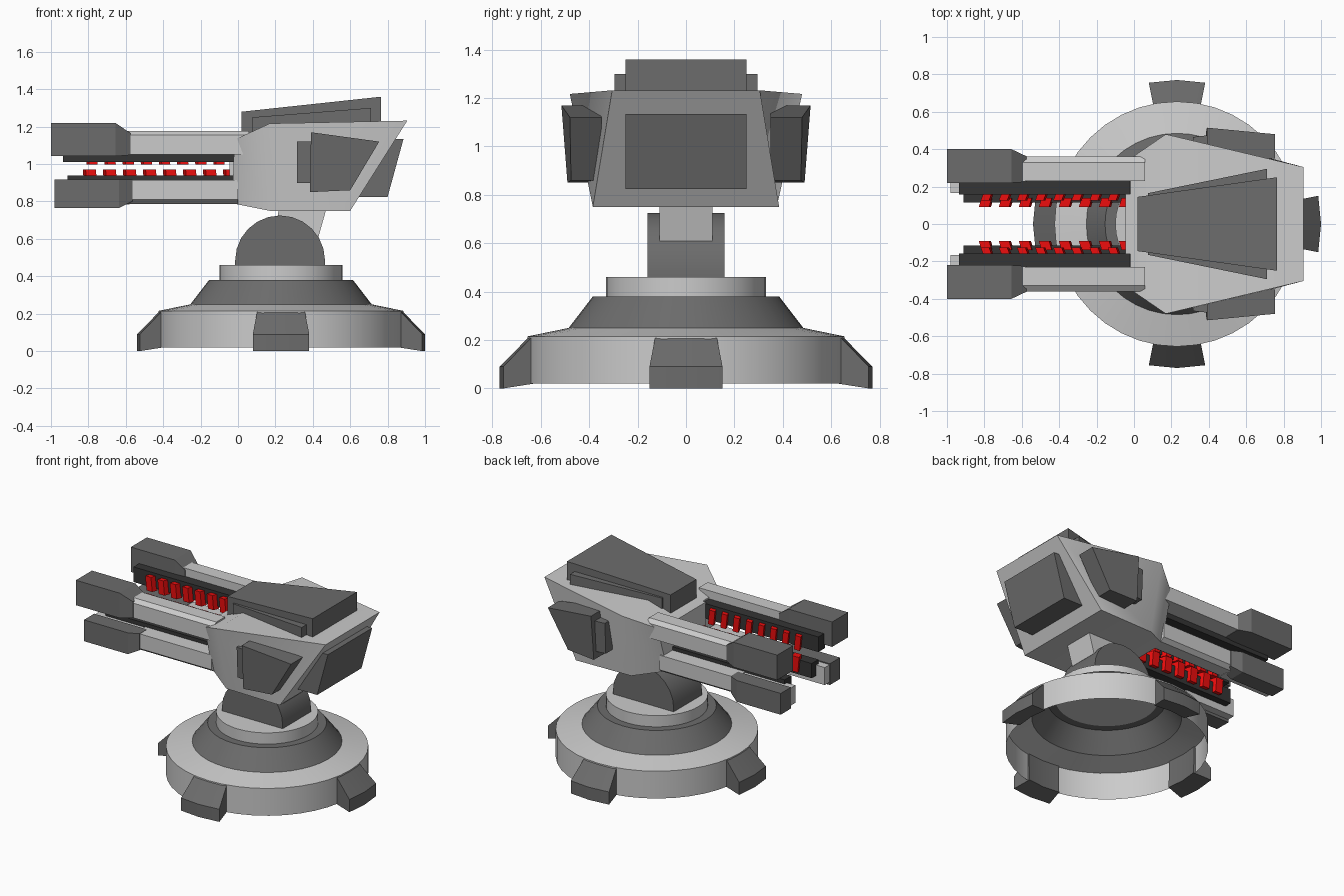
import bpy, bmesh, math

if "Cube" in bpy.data.objects:
    bpy.data.objects.remove(bpy.data.objects["Cube"])

CX = 0.23  # turret axis in x


def material(name, r, g, b):
    m = bpy.data.materials.new(name)
    m.diffuse_color = (r, g, b, 1)
    m.use_nodes = True
    m.node_tree.nodes["Principled BSDF"].inputs["Base Color"].default_value = m.diffuse_color
    return m


LIGHT = material("light_grey", 0.8, 0.8, 0.8)
DARK = material("dark_grey", 0.15, 0.15, 0.15)
BLACK = material("near_black", 0.035, 0.035, 0.035)
RED = material("red", 0.85, 0.004, 0.004)


def finish(name, bm, mat, smooth=0):
    bmesh.ops.recalc_face_normals(bm, faces=bm.faces[:])
    me = bpy.data.meshes.new(name)
    bm.to_mesh(me)
    bm.free()
    ob = bpy.data.objects.new(name, me)
    bpy.context.collection.objects.link(ob)
    me.materials.append(mat)
    if smooth:
        bpy.context.view_layer.objects.active = ob
        ob.select_set(True)
        bpy.ops.object.shade_smooth_by_angle(angle=math.radians(smooth))
        ob.select_set(False)
    return ob


def add_loft(bm, rings):
    rows = [[bm.verts.new(p) for p in r] for r in rings]
    n = len(rows[0])
    for a, b in zip(rows, rows[1:]):
        for i in range(n):
            j = (i + 1) % n
            bm.faces.new((a[i], a[j], b[j], b[i]))
    bm.faces.new(rows[0][::-1])
    bm.faces.new(rows[-1])


def loft(name, mat, rings, mirror=False, smooth=0):
    bm = bmesh.new()
    add_loft(bm, rings)
    if mirror:
        add_loft(bm, [[(x, -y, z) for x, y, z in r] for r in rings])
    return finish(name, bm, mat, smooth)


def prism(name, mat, prof, y0, y1, smooth=0):
    return loft(name, mat, [[(x, y, z) for x, z in prof] for y in (y0, y1)], smooth=smooth)


def rect(x, y0, y1, z0, z1):
    return [(x, y0, z0), (x, y1, z0), (x, y1, z1), (x, y0, z1)]


def box(name, mat, x0, x1, y0, y1, z0, z1, mirror=False):
    return loft(name, mat, [rect(x0, y0, y1, z0, z1), rect(x1, y0, y1, z0, z1)], mirror)


def lathe(name, mat, prof, n=40, caps=False):
    bm = bmesh.new()
    rows = [[bm.verts.new((CX + r * math.cos(2 * math.pi * i / n),
                           r * math.sin(2 * math.pi * i / n), z)) for i in range(n)]
            for r, z in prof]
    for a, b in zip(rows, rows[1:]):
        for i in range(n):
            j = (i + 1) % n
            bm.faces.new((a[i], a[j], b[j], b[i]))
    if caps:
        bm.faces.new(rows[0])
        bm.faces.new(rows[-1])
    return finish(name, bm, mat, 30)


# Base: hollow underneath
lathe("base_ring", LIGHT, [(0.655, 0.02), (0.655, 0.215), (0.485, 0.25)])
lathe("base_cone", DARK, [(0.485, 0.25), (0.385, 0.38), (0.33, 0.38)])
lathe("base_collar", LIGHT, [(0.33, 0.38), (0.33, 0.46)], caps=True)

# Four feet, each a short arc of a wedge profile
bm = bmesh.new()
foot = [(0.64, 0.02), (0.77, 0.0), (0.77, 0.09), (0.645, 0.217)]
for k in range(4):
    angs = [math.radians(90 * k + d) for d in (-11.3, 0, 11.3)]
    add_loft(bm, [[(CX + r * math.cos(a), r * math.sin(a), z) for r, z in foot] for a in angs])
finish("base_feet", bm, DARK, 30)

# Pivot and neck
arc = [(CX - 0.005 + 0.24 * math.cos(math.pi * i / 12), 0.485 + 0.24 * math.sin(math.pi * i / 12))
       for i in range(13)]
prism("pivot", DARK, [(0.465, 0.45)] + arc + [(-0.015, 0.45)], -0.16, 0.16, 30)
prism("neck", LIGHT, [(0.2, 0.65), (0.43, 0.61), (0.475, 0.77), (0.22, 0.77)], -0.11, 0.11)


# Head hull: three lofted sections
def section(xt, yt, zt, xb, yb, zb):
    return [(xb, -yb, zb), (xb, yb, zb), (xt, yt, zt), (xt, -yt, zt)]


loft("head_hull", LIGHT, [section(-0.02, 0.35, 1.13, -0.03, 0.25, 0.79),
                          section(0.17, 0.48, 1.217, 0.17, 0.375, 0.75),
                          section(0.905, 0.305, 1.232, 0.6, 0.385, 0.75)], smooth=55)
box("head_front_block", LIGHT, -0.045, 0.03, -0.16, 0.16, 0.82, 1.13)

# Roof plates
loft("roof_plate", DARK, [rect(0.02, -0.145, 0.145, 1.12, 1.28),
                          rect(0.765, -0.25, 0.25, 1.2, 1.36)])
loft("roof_plate_rim", DARK, [rect(0.075, -0.165, 0.165, 1.14, 1.25),
                              rect(0.71, -0.295, 0.295, 1.2, 1.3)])

# Rear and side panels
prism("rear_panel", DARK, [(0.62, 0.825), (0.8, 0.825), (0.885, 1.135), (0.82, 1.135)], -0.25, 0.25)
outer = [(0.39, 0.515, 1.17), (0.755, 0.48, 1.12), (0.6, 0.475, 0.86), (0.385, 0.49, 0.85)]
loft("side_panel", DARK, [[(x, 0.35, z) for x, y, z in outer], outer], True)
inset = [(0.315, 0.465, 1.12), (0.4, 0.475, 1.12), (0.4, 0.465, 0.9), (0.315, 0.455, 0.9)]
loft("side_panel_step", DARK, [[(x, 0.38, z) for x, y, z in inset], inset], True)

# Upper barrels with bevelled outer edge and muzzle
sec = [(0.23, 1.05), (0.36, 1.05), (0.36, 1.155), (0.33, 1.178), (0.23, 1.178)]
loft("upper_barrel", LIGHT, [[(x, y, z) for y, z in sec] for x in (-0.6, 0.06)], True)
loft("upper_muzzle", DARK, [rect(-1, 0.22, 0.4, 1.042, 1.22), rect(-0.655, 0.22, 0.4, 1.042, 1.22),
                            rect(-0.575, 0.225, 0.362, 1.048, 1.165)], True)
box("upper_rail", BLACK, -0.935, 0.0, 0.157, 0.235, 1.012, 1.12, True)

# Lower barrels, set a little further in than the upper pair
sec = [(0.18, 0.915), (0.3, 0.915), (0.3, 0.81), (0.27, 0.787), (0.18, 0.787)]
loft("lower_barrel", LIGHT, [[(x, y, z) for y, z in sec] for x in (-0.6, 0.0)], True)
box("lower_barrel_core", LIGHT, -0.98, -0.58, 0.165, 0.24, 0.785, 0.91, True)
loft("lower_muzzle", DARK, [rect(-0.982, 0.22, 0.335, 0.765, 0.917),
                            rect(-0.635, 0.22, 0.335, 0.765, 0.917),
                            rect(-0.565, 0.22, 0.302, 0.8, 0.917)], True)
box("lower_rail", BLACK, -0.912, 0.0, 0.115, 0.19, 0.835, 0.94, True)


# Red coil teeth, slightly slanted, along the inner side of the rails
def teeth(name, x0, pitch, count, w, y0, y1, z0, z1):
    bm = bmesh.new()
    for i in range(count):
        x = x0 + i * pitch
        for s in (1, -1):
            add_loft(bm, [[(x + d + dx, s * y, z) for dx, y in
                           ((0, y0), (w, y0), (w + 0.015, y1), (0.015, y1))]
                          for z, d in ((z0, 0), (z1, -0.01))])
    finish(name, bm, RED)


teeth("upper_teeth", -0.81, 0.097, 8, 0.045, 0.125, 0.165, 0.998, 1.1)
teeth("lower_teeth", -0.82, 0.107, 8, 0.055, 0.09, 0.14, 0.86, 0.97)
